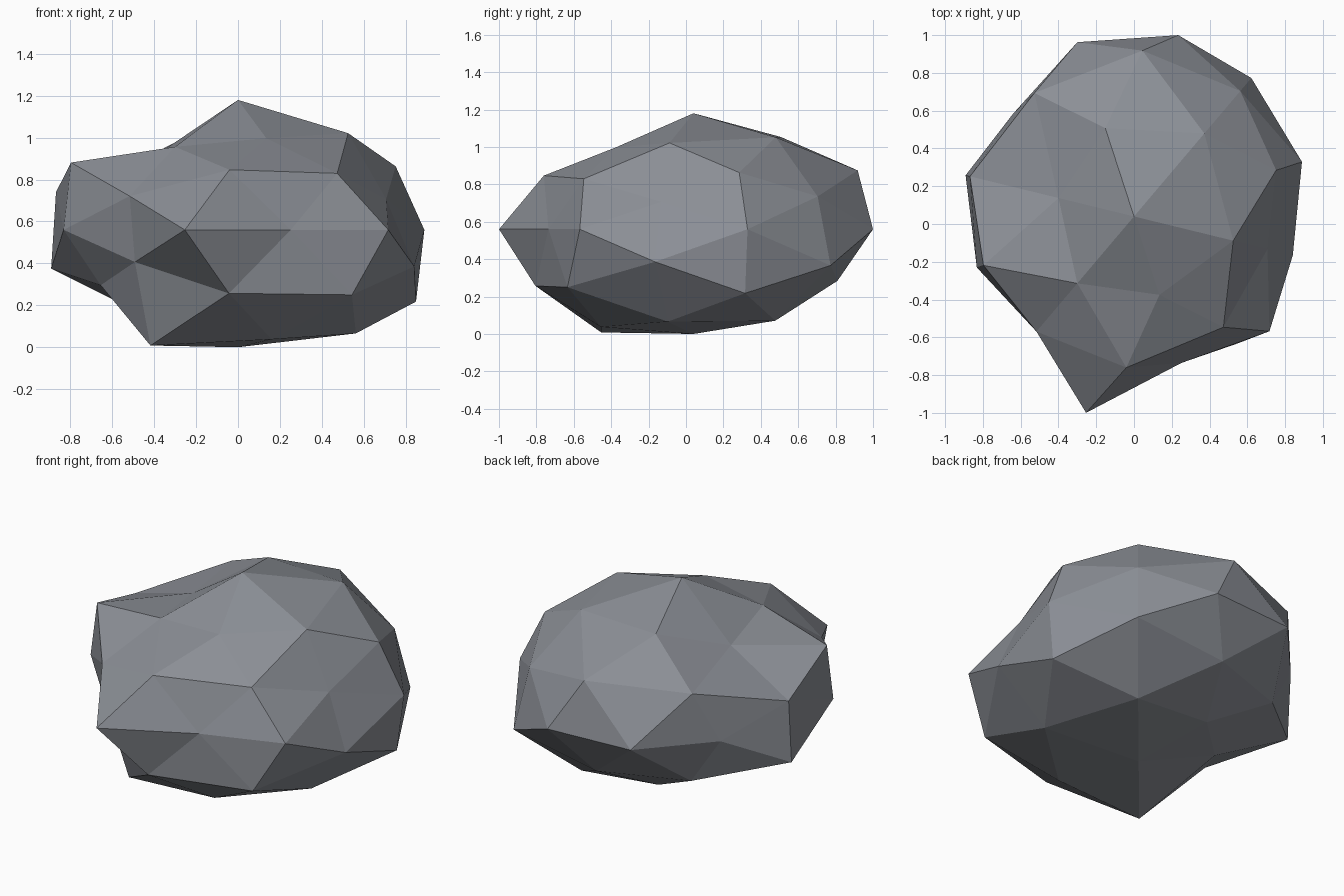
import bpy, bmesh, math
from mathutils import Vector, Matrix
from itertools import product

if "Cube" in bpy.data.objects:
    bpy.data.objects.remove(bpy.data.objects["Cube"])

G = (1 + math.sqrt(5)) / 2
CENTRE = Vector((0, 0.04, 0.56))
SQUASH = 0.62                      # the boulder is flattened in height
TURN = Matrix.Rotation(math.radians(18), 3, 'Z')

# Directions of a once-divided icosahedron, grouped by symmetry, with the
# bulge of each corner. Signs run + then -, the last axis changing fastest.
BULGES = [
    ((1, 0, 0), [0.935, 0.875]),
    ((0, 1, 0), [0.97, 0.815]),
    ((0, 0, 1), [1.0, 0.903]),
    ((1, G, 0), [0.988, 0.94, 0.84, 1.07]),
    ((G, 0, 1), [0.93, 1.05, 0.985, 0.81]),
    ((0, 1, G), [0.935, 0.845, 0.83, 0.99]),
    ((G, 1, 1 / G), [0.915, 1.01, 0.765, 0.91, 0.94, 0.965, 0.84, 0.80]),
    ((1, 1 / G, G), [0.98, 0.975, 0.92, 0.985, 0.70, 0.80, 0.79, 1.10]),
    ((1 / G, G, 1), [1.015, 0.89, 0.87, 1.0, 0.97, 0.87, 0.925, 0.977]),
]

bm = bmesh.new()
bulge_of = {}
for base, bulges in BULGES:
    signs = product(*[(1, -1) if c else (1,) for c in base])
    for sign, bulge in zip(signs, bulges):
        d = Vector([s * c for s, c in zip(sign, base)]).normalized()
        bulge_of[bm.verts.new(TURN @ d)] = bulge

# Skin the even sphere, then push every corner in or out
bmesh.ops.convex_hull(bm, input=bm.verts[:])
bmesh.ops.recalc_face_normals(bm, faces=bm.faces[:])
for v, bulge in bulge_of.items():
    p = v.co * bulge
    v.co = CENTRE + Vector((p.x, p.y, p.z * SQUASH))

mesh = bpy.data.meshes.new("boulder")
bm.to_mesh(mesh)
bm.free()

# Flat grey stone
stone = bpy.data.materials.new("grey_stone")
stone.diffuse_color = (0.26, 0.275, 0.305, 1)
stone.use_nodes = True
stone.node_tree.nodes["Principled BSDF"].inputs["Base Color"].default_value = stone.diffuse_color
mesh.materials.append(stone)
boulder = bpy.data.objects.new("boulder", mesh)
bpy.context.collection.objects.link(boulder)
